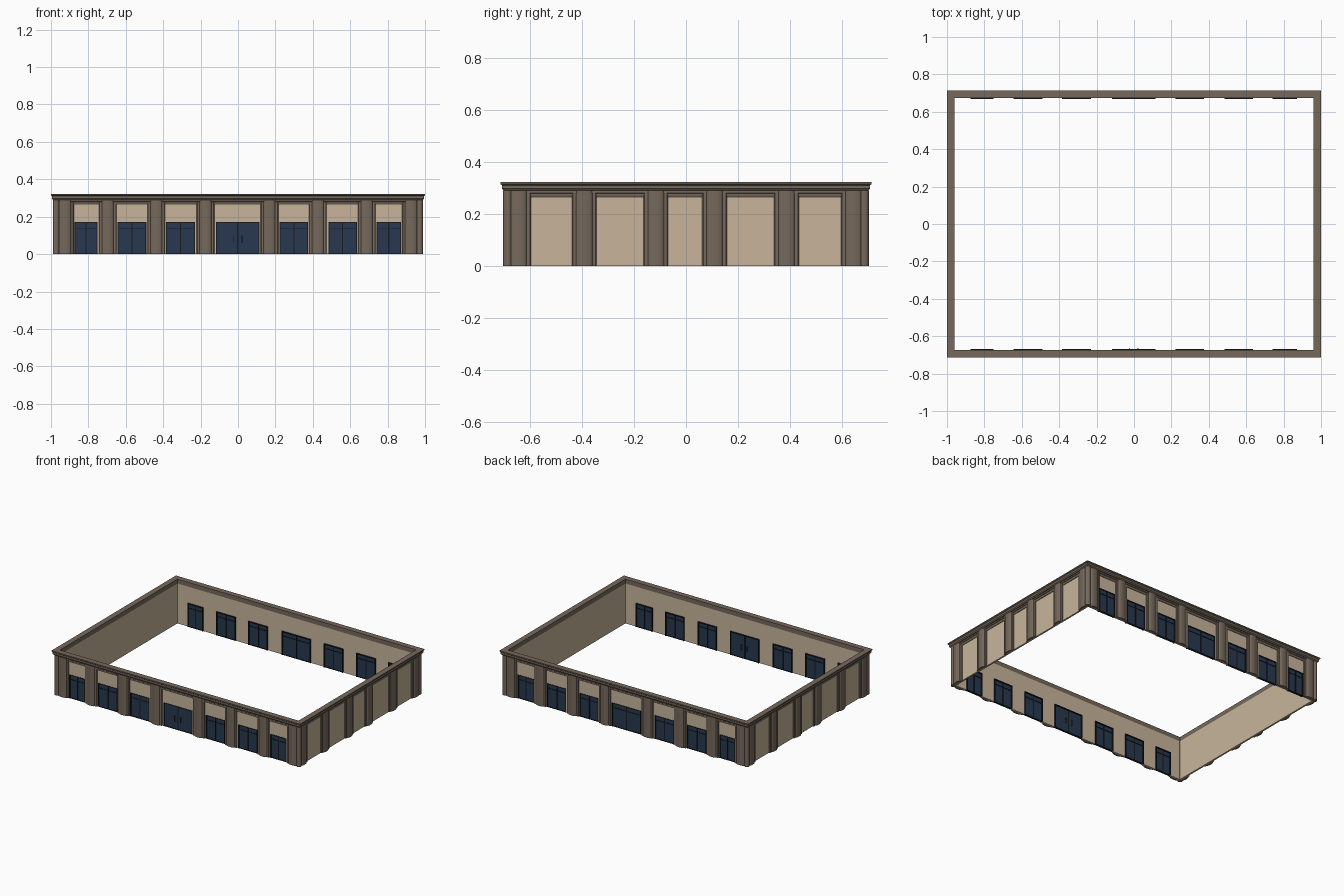
import bpy, bmesh, math
from mathutils import Vector

if "Cube" in bpy.data.objects:
    bpy.data.objects.remove(bpy.data.objects["Cube"])

HX, HY = 0.96, 0.675      # inner half sizes of the ring
TOP, WALL = 0.322, 0.012


def material(name, rgb):
    m = bpy.data.materials.new(name)
    m.diffuse_color = (*rgb, 1)
    m.use_nodes = True
    m.node_tree.nodes["Principled BSDF"].inputs["Base Color"].default_value = m.diffuse_color
    return m


STONE = material("stone", (0.18, 0.14, 0.107))
PLASTER = material("plaster", (0.58, 0.46, 0.33))
GLASS = material("glass", (0.021, 0.04, 0.08))
FRAME = material("frame", (0.01, 0.011, 0.014))
METAL = material("metal", (0.05, 0.05, 0.055))


# Wall-local coordinates: u along the wall, d outward from its inner face
SIDES = {
    "front": lambda u, d: (u, -HY - d),
    "back": lambda u, d: (u, HY + d),
    "right": lambda u, d: (HX + d, u),
    "left": lambda u, d: (-HX - d, u),
}


def prism(bm, side, outline, z0, z1):
    lo = [bm.verts.new((*SIDES[side](u, d), z0)) for u, d in outline]
    hi = [bm.verts.new((*SIDES[side](u, d), z1)) for u, d in outline]
    bm.faces.new(lo)
    bm.faces.new(hi)
    n = len(lo)
    for i in range(n):
        j = (i + 1) % n
        bm.faces.new((lo[i], lo[j], hi[j], hi[i]))


def box(bm, side, u0, u1, d0, d1, z0, z1):
    prism(bm, side, [(u0, d0), (u1, d0), (u1, d1), (u0, d1)], z0, z1)


def finish(bm, name, mat, smooth=False):
    bmesh.ops.recalc_face_normals(bm, faces=bm.faces)
    me = bpy.data.meshes.new(name)
    bm.to_mesh(me)
    bm.free()
    me.materials.append(mat)
    ob = bpy.data.objects.new(name, me)
    bpy.context.collection.objects.link(ob)
    if smooth:
        bpy.ops.object.select_all(action='DESELECT')
        ob.select_set(True)
        bpy.context.view_layer.objects.active = ob
        bpy.ops.object.shade_smooth_by_angle(angle=math.radians(35))


def ring(name, profile, mat):
    """Sweep a (d, z) profile round the rectangle with mitred corners."""
    bm = bmesh.new()
    loops = [[bm.verts.new((sx * (HX + d), sy * (HY + d), z)) for d, z in profile]
             for sx, sy in ((-1, -1), (1, -1), (1, 1), (-1, 1))]
    n = len(profile)
    for c in range(4):
        a, b = loops[c], loops[(c + 1) % 4]
        for i in range(n):
            j = (i + 1) % n
            bm.faces.new((a[i], b[i], b[j], a[j]))
    finish(bm, name, mat)


# Cornice and the stepped moulding under it
ring("cornice", [(0, .29), (.028, .29), (.034, .297), (.034, .31),
                 (.04, .315), (.04, TOP), (0, TOP)], STONE)
ring("moulding", [(.004, .29), (.022, .29), (.022, .281), (.018, .278),
                  (.018, .27), (.015, .264), (.004, .264)], STONE)

# Openings: (u0, u1) across the front and back
HEAD = 0.172
OPENINGS = [(-.875, -.75), (-.645, -.49), (-.385, -.23), (-.118, .115),
            (.222, .375), (.483, .636), (.74, .872)]

# Walls: piers between openings, band above, solid side walls
for side in SIDES:
    bm = bmesh.new()
    if side in ("front", "back"):
        edges = [-HX - WALL] + [u for o in OPENINGS for u in o] + [HX + WALL]
        for a, b in zip(edges[::2], edges[1::2]):
            box(bm, side, a, b, 0, WALL, 0, HEAD)
        box(bm, side, edges[0], edges[-1], 0, WALL, HEAD, .29)
    else:
        box(bm, side, -HY, HY, 0, WALL, 0, .29)
    finish(bm, side + "_wall", PLASTER)

# Windows on front and back, with double doors in the front centre
for side in ("front", "back"):
    glass, frame = bmesh.new(), bmesh.new()
    t = 0.006
    for k, (a, b) in enumerate(OPENINGS):
        door = side == "front" and k == 3
        c = (a + b) / 2
        box(glass, side, a, b, 0, .008, 0, HEAD)
        for u0, u1 in ((a, a + t), (b - t, b)):
            box(frame, side, u0, u1, -.008, .014, 0, HEAD)
        box(frame, side, a + t, b - t, -.008, .014, HEAD - t, HEAD)
        box(frame, side, a + t, b - t, -.004, .012, 0, .004)
        box(frame, side, c - .003, c + .003, -.004, .012, .004, HEAD - t)
        if not door:
            box(frame, side, a + t, b - t, -.004, .011, .134, .138)
    finish(glass, side + "_glass", GLASS)
    finish(frame, side + "_window_frames", FRAME)

# Door handles inside and outside
bm = bmesh.new()
for u in (-.026, .022):
    for d0, d1 in ((-.013, -.009), (.016, .020)):
        box(bm, "front", u - .002, u + .002, d0, d1, .06, .10)
    for z in (.065, .092):
        box(bm, "front", u - .002, u + .002, -.010, .017, z, z + .004)
finish(bm, "door_handles", METAL)

# Pilasters: flat backing strips with a rounded centre shaft
HALF = 0.0475
SHAFT = [(.031 * math.cos(math.pi * i / 8), .02 + .010 * math.sin(math.pi * i / 8))
         for i in range(9)]
PROFILE = [(HALF, .008), (HALF, .016), (HALF - .004, .02)] + SHAFT + \
          [(-HALF + .004, .02), (-HALF, .016), (-HALF, .008)]
LONG = [-.925, -.697, -.437, -.174, .168, .427, .688, .925]
SHORT = [-.645, -.392, -.116, .11, .387, .645]
for side in SIDES:
    bm = bmesh.new()
    for u in (LONG if side in ("front", "back") else SHORT):
        prism(bm, side, [(u + p, d) for p, d in PROFILE], 0, .29)
    finish(bm, side + "_pilasters", STONE, True)

# Round posts at the four corners
bm = bmesh.new()
for sx in (-1, 1):
    for sy in (-1, 1):
        g = bmesh.ops.create_cone(bm, cap_ends=True, segments=16, radius1=.018,
                                  radius2=.018, depth=.29)
        bmesh.ops.translate(bm, verts=g["verts"],
                            vec=Vector((sx * (HX + .012), sy * (HY + .012), .145)))
finish(bm, "corner_posts", STONE, True)
